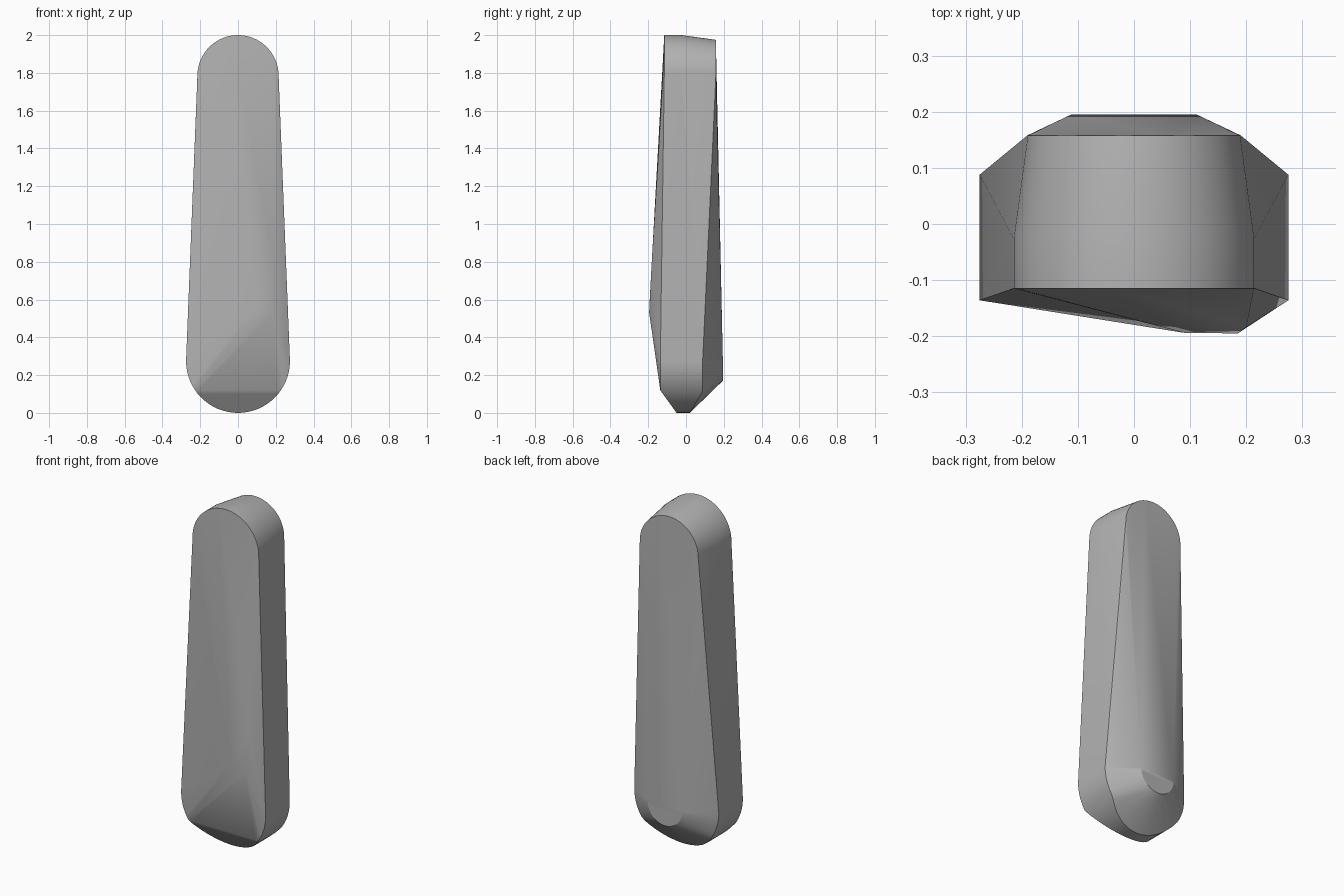
import bpy
import bmesh
from math import sin, cos, pi, radians

cube = bpy.data.objects.get("Cube")
if cube:
    bpy.data.objects.remove(cube, do_unlink=True)

LOW_Z, LOW_R = 0.275, 0.275
TOP_Z, TOP_R = 1.785, 0.215
STEPS = 32


def arc(radius, centre_z, depth, side):
    """Half circle in x and z (side 1 = upper, -1 = lower); depth gives y at height z."""
    points = []
    for i in range(STEPS + 1):
        a = pi * i / STEPS
        z = centre_z + side * radius * sin(a)
        points.append((radius * cos(a), depth(z), z))
    return points


def front_depth(z):
    # Flat bevel under the chin, near-vertical rim above it
    return -0.05 - 0.72 * z if z < 0.12 else -0.136


def back_depth(z):
    return min(0.088, 0.02 + 0.6 * z)


# Front and back rims of the side wall
points = arc(TOP_R, TOP_Z, lambda z: -0.115, 1)
points += arc(TOP_R, TOP_Z, lambda z: -0.025, 1)
points += arc(LOW_R, LOW_Z, front_depth, -1)
points += arc(LOW_R, LOW_Z, back_depth, -1)
for s in (-1, 1):
    points.append((s * 0.208, -0.136, 0.12))

# Narrow flat panel on the back
points += arc(0.19, TOP_Z, lambda z: 0.158, 1)
points += arc(0.112, 0.282, lambda z: 0.195, -1)

# Off-centre ridge on the front
points += [(0.09, -0.194, 0.56), (0.185, -0.195, 0.53), (0.2, -0.184, 0.75)]

# Skin the rims into one faceted solid
bm = bmesh.new()
for p in points:
    bm.verts.new(p)
bmesh.ops.remove_doubles(bm, verts=bm.verts[:], dist=0.0005)
hull = bmesh.ops.convex_hull(bm, input=bm.verts[:])
loose = {g for g in hull["geom_interior"] + hull["geom_unused"]
         if isinstance(g, bmesh.types.BMVert)}
bmesh.ops.delete(bm, geom=list(loose), context="VERTS")
bmesh.ops.dissolve_limit(bm, angle_limit=radians(0.5),
                         verts=bm.verts[:], edges=bm.edges[:])
bmesh.ops.recalc_face_normals(bm, faces=bm.faces[:])
mesh = bpy.data.meshes.new("tapered_body")
bm.to_mesh(mesh)
bm.free()
body = bpy.data.objects.new("tapered_body", mesh)
bpy.context.collection.objects.link(body)

# Plain grey surface
grey = bpy.data.materials.new("plain_grey")
grey.use_nodes = True
colour = (0.45, 0.45, 0.45, 1)
grey.diffuse_color = colour
grey.node_tree.nodes["Principled BSDF"].inputs["Base Color"].default_value = colour
mesh.materials.append(grey)

bpy.ops.object.select_all(action="DESELECT")
body.select_set(True)
bpy.context.view_layer.objects.active = body
bpy.ops.object.shade_smooth_by_angle(angle=radians(30))
